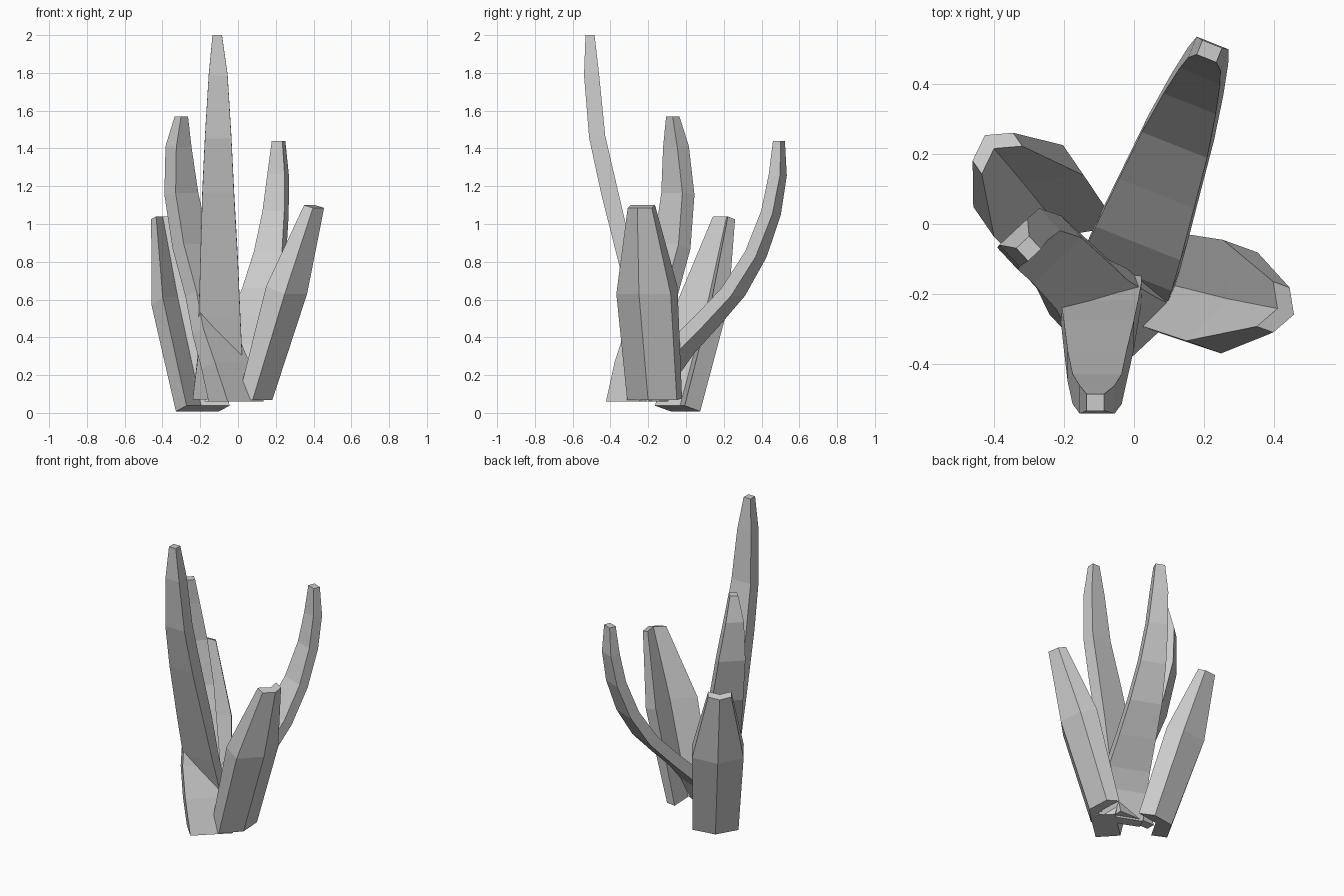
import bpy, bmesh
from mathutils import Vector

if "Cube" in bpy.data.objects:
    bpy.data.objects.remove(bpy.data.objects["Cube"])

# Shared loft: joins equal-sided rings and closes both ends
def loft(name, rings):
    bm = bmesh.new()
    loops = [[bm.verts.new(p) for p in ring] for ring in rings]
    n = len(loops[0])
    for a, b in zip(loops, loops[1:]):
        for i in range(n):
            j = (i + 1) % n
            bm.faces.new((a[i], a[j], b[j], b[i]))
    bm.faces.new(loops[0][::-1])
    bm.faces.new(loops[-1])
    bmesh.ops.recalc_face_normals(bm, faces=bm.faces)
    me = bpy.data.meshes.new(name)
    bm.to_mesh(me)
    bm.free()
    ob = bpy.data.objects.new(name, me)
    bpy.context.collection.objects.link(ob)
    return ob

# Curved four-sided blade; stations are (x, y, z, half width, half thickness)
def blade(name, across, stations):
    w = Vector((*across, 0)).normalized()
    pts = [Vector(s[:3]) for s in stations]
    rings = []
    for i, s in enumerate(stations):
        t = pts[min(i + 1, len(pts) - 1)] - pts[max(i - 1, 0)]
        if i in (0, len(pts) - 1):
            t = Vector((0, 0, 1))          # level ends
        n = t.cross(w).normalized()
        rings.append([pts[i] + w * (a * s[3]) + n * (b * s[4])
                      for a, b in ((1, 1), (-1, 1), (-1, -1), (1, -1))])
    return loft(name, rings)

# Thick leaf folded along an outer ridge
# stations are (x, y, z, half span, ridge bulge, thickness, inner rise)
def folded_leaf(name, lean, stations):
    d = Vector((*lean, 0)).normalized()
    w = Vector((-d.y, d.x, 0))
    rings = []
    for x, y, z, half, bulge, thick, rise in stations:
        c = Vector((x, y, z))
        outer = [c + w * half, c + d * bulge, c - w * half]
        inset = Vector((0, 0, rise)) - d * thick
        rings.append(outer + [p + inset for p in reversed(outer)])
    return loft(name, rings)

blade("tall_front_blade", (1, 0), [
    (-.11, -.13, .07, .13, .03), (-.095, -.192, .31, .117, .03),
    (-.098, -.25, .52, .11, .033), (-.10, -.315, .80, .10, .042),
    (-.105, -.405, 1.17, .084, .045), (-.105, -.47, 1.46, .07, .043),
    (-.105, -.50, 1.79, .05, .04), (-.11, -.508, 2.0, .025, .024)])

blade("left_blade", (.73, .68), [
    (-.01, -.28, .06, .13, .075), (-.066, -.255, .25, .125, .055),
    (-.128, -.21, .43, .115, .045), (-.176, -.145, .63, .10, .045),
    (-.247, -.073, .88, .095, .045), (-.30, -.043, 1.16, .082, .044),
    (-.315, -.053, 1.41, .055, .042), (-.30, -.07, 1.57, .025, .025)])

# Back blade follows one straight line in plan: (y, z, half width, half thickness)
blade("back_blade", (.93, -.37), [
    (-.01 + .37 * (y + .115), y, z, hw, ht) for y, z, hw, ht in (
        (-.18, .06, .14, .035), (-.11, .23, .137, .037), (-.03, .34, .13, .037),
        (.11, .485, .115, .035), (.25, .64, .10, .034), (.37, .84, .08, .033),
        (.45, 1.06, .062, .033), (.486, 1.26, .049, .032), (.492, 1.44, .03, .022))])

folded_leaf("right_leaf", (.93, -.34), [
    (.125, -.18, .067, .14, .06, .08, .01),
    (.30, -.225, .63, .153, .07, .105, .04),
    (.42, -.245, 1.085, .068, .038, .05, .015)])

folded_leaf("left_leaf", (-.566, .824), [
    (-.215, -.003, .008, .138, .065, .10, .03),
    (-.33, .137, .57, .155, .085, .105, .04),
    (-.402, .22, 1.025, .07, .04, .046, .015)])
